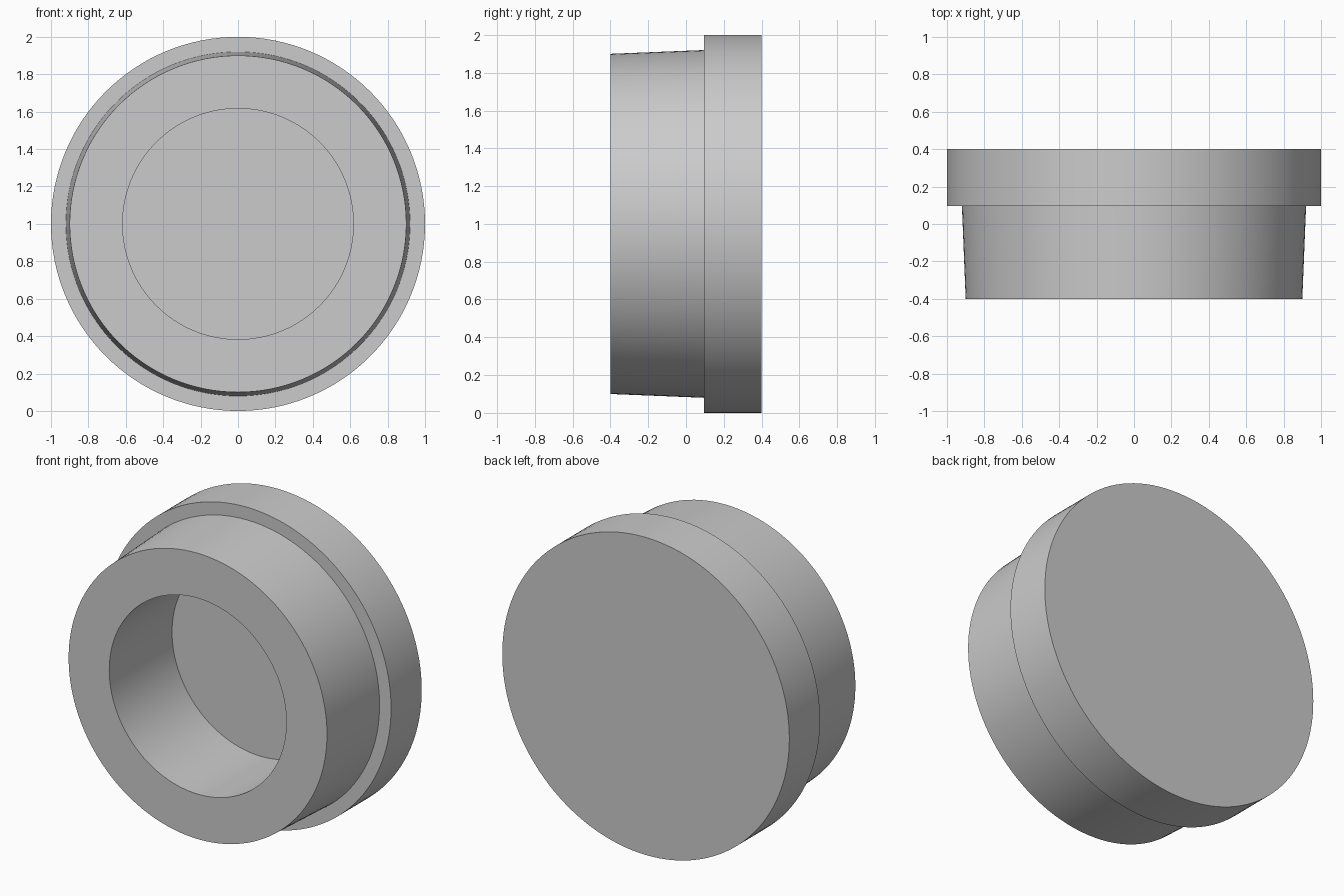
import bpy
import bmesh
from math import cos, sin, tau, radians

if "Cube" in bpy.data.objects:
    bpy.data.objects.remove(bpy.data.objects["Cube"], do_unlink=True)

SEGMENTS = 128
CENTRE_Z = 1.0

grey = bpy.data.materials.new("plain grey")
grey.use_nodes = True
colour = (0.6, 0.6, 0.6, 1)
grey.diffuse_color = colour
grey.node_tree.nodes["Principled BSDF"].inputs["Base Color"].default_value = colour


def lathe(name, profile):
    """Turn (radius, y) points about the y axis, capping both ends."""
    bm = bmesh.new()
    rings = []
    for radius, y in profile:
        rings.append([bm.verts.new((radius * cos(tau * i / SEGMENTS), y,
                                    radius * sin(tau * i / SEGMENTS)))
                      for i in range(SEGMENTS)])
    for a, b in zip(rings, rings[1:]):
        for i in range(SEGMENTS):
            j = (i + 1) % SEGMENTS
            bm.faces.new((a[i], a[j], b[j], b[i]))
    bm.faces.new(rings[0])
    bm.faces.new(rings[-1])
    bmesh.ops.recalc_face_normals(bm, faces=bm.faces)
    mesh = bpy.data.meshes.new(name)
    bm.to_mesh(mesh)
    bm.free()
    mesh.materials.append(grey)
    obj = bpy.data.objects.new(name, mesh)
    obj.location.z = CENTRE_Z
    bpy.context.collection.objects.link(obj)
    bpy.ops.object.select_all(action="DESELECT")
    obj.select_set(True)
    bpy.context.view_layer.objects.active = obj
    bpy.ops.object.shade_smooth_by_angle(angle=radians(30))
    return obj


# Stopper in one piece: blind bore, tapered plug, wide flange with flat back
lathe("flanged_plug", [
    (0.617, 0.225),   # bore floor
    (0.617, -0.4),    # bore mouth
    (0.9, -0.4),      # plug front rim
    (0.92, 0.095),    # plug root
    (1.0, 0.095),     # flange front edge
    (1.0, 0.4),       # flange back edge
])
